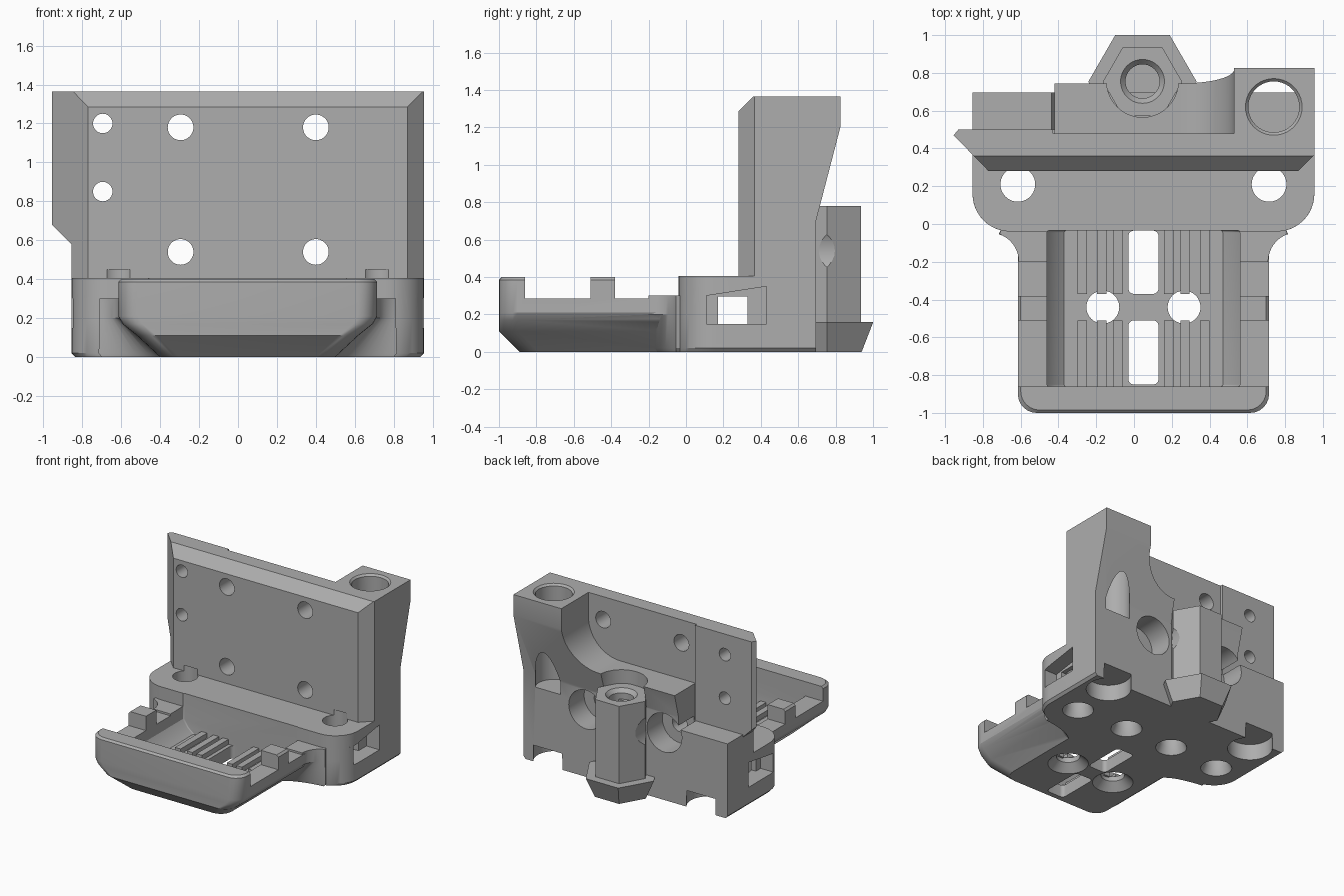
import bpy, bmesh
from math import sin, cos, radians, pi

if "Cube" in bpy.data.objects:
    bpy.data.objects.remove(bpy.data.objects["Cube"])

grey = bpy.data.materials.new("plain grey")
grey.use_nodes = True
COLOR = (0.42, 0.42, 0.42, 1)
grey.diffuse_color = COLOR
grey.node_tree.nodes["Principled BSDF"].inputs["Base Color"].default_value = COLOR
MID = 0.05  # symmetry line of the base and tray


def loft(name, rings):
    """Closed solid through rings with equal point counts."""
    bm = bmesh.new()
    loops = [[bm.verts.new(p) for p in ring] for ring in rings]
    n = len(loops[0])
    for low, high in zip(loops, loops[1:]):
        for i in range(n):
            j = (i + 1) % n
            bm.faces.new((low[i], low[j], high[j], high[i]))
    bm.faces.new(loops[0][::-1])
    bm.faces.new(loops[-1])
    bmesh.ops.recalc_face_normals(bm, faces=bm.faces)
    mesh = bpy.data.meshes.new(name)
    bm.to_mesh(mesh)
    bm.free()
    mesh.materials.append(grey)
    ob = bpy.data.objects.new(name, mesh)
    bpy.context.collection.objects.link(ob)
    return ob


def place(p, t, axis):
    return {"x": (t, *p), "y": (p[0], t, p[1]), "z": (*p, t)}[axis]


def prism(name, pts, a, b, axis="z"):
    return loft(name, [[place(p, t, axis) for p in pts] for t in (a, b)])


def box(name, x, y, z):
    return prism(name, [(x[0], y[0]), (x[1], y[0]), (x[1], y[1]), (x[0], y[1])], *z)


def arc(cx, cy, r, a0, a1, n=10):
    angles = [radians(a0 + (a1 - a0) * i / n) for i in range(n + 1)]
    return [(cx + r * cos(a), cy + r * sin(a)) for a in angles]


def turned(name, c, steps, axis="z", sides=40):
    """Round or many-sided solid from (radius, position) steps."""
    unit = [(cos(2 * pi * i / sides), sin(2 * pi * i / sides)) for i in range(sides)]
    return loft(name, [[place((c[0] + r * u, c[1] + r * v), t, axis) for u, v in unit]
                       for r, t in steps])


def round_rect(x0, x1, y0, y1, r):
    return (arc(x0 + r, y0 + r, r, 180, 270, 6) + arc(x1 - r, y0 + r, r, 270, 360, 6)
            + arc(x1 - r, y1 - r, r, 0, 90, 6) + arc(x0 + r, y1 - r, r, 90, 180, 6))


def combine(target, others, mode):
    bpy.context.view_layer.objects.active = target
    for ob in others:
        mod = target.modifiers.new("cut", "BOOLEAN")
        mod.operation, mod.object, mod.solver = mode, ob, "EXACT"
        bpy.ops.object.modifier_apply(modifier=mod.name)
        bpy.data.objects.remove(ob)


def mirrored(left):
    return left + [(2 * MID - x, y) for x, y in reversed(left)]


# Base: rounded front corners that flare into the tray
corner = [(-0.855, 0.75)] + arc(-0.655, 0.16, 0.2, 180, 255)
neck = arc(-0.765, -0.2, 0.155, 70, 0)


def base_ring(z, spread, scale=1):
    flare = [(-0.71 + (x + 0.71) * spread, y) for x, y in neck]
    return [(MID + (x - MID) * scale, y * scale, z) for x, y in mirrored(corner + flare)]


body = loft("bracket_body", [base_ring(0, 3.2, 0.98), base_ring(0.02, 3, 1),
                             base_ring(0.2, 1), base_ring(0.3, 1)])
base_top = prism("base_top", mirrored([(-0.855, 0.75)] + arc(-0.655, 0.16, 0.2, 180, 270)),
                 0.28, 0.405)

# Tray: chamfered underside, raised front lip and two side tabs
tray_steps = [(0, 0.215, 0.11), (0.11, 0.097, 0), (0.17, 0.022, 0), (0.21, 0, 0),
              (0.385, 0, 0), (0.4, 0.015, 0.015)]
tray = loft("tray", [[(*p, z) for p in round_rect(-0.615 + dx, 0.715 - dx, -1 + dy, 0.1, 0.1)]
                     for z, dx, dy in tray_steps])
combine(tray, [box("rim_cut", (-1, 1), y, (0.285, 0.6))
               for y in ((-0.86, -0.51), (-0.38, 0.3))], "DIFFERENCE")

# Upright plate with chamfered sides and top
plate = prism("upright_plate", [(-0.77, 0.28), (0.87, 0.28), (0.955, 0.365), (0.955, 0.48),
                                (-0.43, 0.48), (-0.43, 0.5), (-0.93, 0.5), (-0.955, 0.47)],
              0.3, 1.365)
combine(plate, [
    prism("top_cut", [(0.18, 1.185), (0.44, 1.445), (0.18, 1.445)], -1.2, 1.2, "x"),
    prism("side_cut", [(-1.2, 0), (-0.855, 0), (-0.855, 0.58), (-0.955, 0.68), (-1.2, 0.68)],
          0, 1, "y")], "DIFFERENCE")

# Stepped rear block that sweeps up into the corner boss
rear = prism("rear_block", [(-0.855, 0.05), (0.955, 0.05), (0.955, 1.365), (0.53, 1.365)]
             + arc(0.25, 1.17, 0.28, 0, -90, 14)
             + [(-0.42, 0.89), (-0.42, 0.6), (-0.855, 0.6)], 0.4, 0.95, "y")
combine(body, [base_top, plate, rear, tray], "UNION")

# Rear slope, tray cavity and the recess around the post
cuts = [
    prism("rear_cut", [(0.695, -0.2), (0.695, 0.7), (0.825, 1.2), (0.825, 1.6),
                       (1.3, 1.6), (1.3, -0.2)], -1.3, 1.3, "x"),
    loft("cavity", [[(*p, z) for p in round_rect(-0.46 + d, 0.56 - d, -0.86, -0.035, 0.01)]
                    for z, d in ((0.1, 0.09), (0.14, 0.04), (0.2, 0), (0.7, 0))]),
    turned("post_recess", (0.045, 0.755), [(0.19, 0.7), (0.19, 1.3)]),
    turned("boss_bore", (0.74, 0.62), [(0.135, 0.6), (0.135, 1.35), (0.16, 1.375)]),
    box("cross_tunnel", (-1.2, 1.2), (0.17, 0.33), (0.15, 0.295)),
]
# Tray floor slots
for y0, y1 in ((-0.85, -0.51), (-0.37, -0.035)):
    cuts.append(prism("floor_slot", round_rect(-0.03, 0.13, y0, y1, 0.03), -0.1, 0.2))
# Side mouths of the tunnel
for a, b in ((-1, -0.74), (0.84, 1.1)):
    cuts.append(prism("tunnel_mouth", [(0.11, 0.15), (0.43, 0.15), (0.43, 0.35), (0.11, 0.3)],
                      a, b, "x"))
# Vertical screw holes, countersunk from below
for x, y, r, wide, top in ((-0.615, 0.21, 0.092, 0.115, 0.45), (-0.165, -0.44, 0.087, 0.15, 0.3),
                           (-0.165, 0.23, 0.09, 0.115, 0.2)):
    for px in (x, 2 * MID - x):
        cuts.append(turned("screw_hole", (px, y),
                           [(wide, -0.02), (wide, 0), (r, 0.06), (r, top)]))
# Underside pockets opening to the rear
for x in (-0.62, 0.74):
    cuts.append(turned("pocket", (x, 0.59), [(0.165, -0.1), (0.165, 0.13)]))
    cuts.append(box("pocket_slot", (x - 0.13, x + 0.13), (0.6, 1), (-0.1, 0.09)))
# Holes through the upright
for x in (-0.295, 0.4):
    for z in (0.54, 1.18):
        cuts.append(turned("mount_hole", (x, z), [(0.066, 0), (0.066, 1.2)], "y"))
    cuts.append(turned("counterbore", (x, 0.54), [(0.155, 0.5), (0.155, 1.2)], "y"))
for z in (0.85, 1.2):
    cuts.append(turned("small_hole", (-0.695, z), [(0.05, 0), (0.05, 0.9)], "y"))
combine(body, cuts, "DIFFERENCE")

# Hexagonal post with a flared foot
post = turned("hex_post", (0.045, 0.753), [(0.21, 0.1), (0.21, 0.78)], sides=6)
foot = turned("hex_foot", (0.045, 0.753), [(0.215, 0), (0.287, 0.16)], sides=6)
combine(post, [foot], "UNION")
combine(post, [turned("post_bore", (0.045, 0.755), [(0.09, 0.3), (0.09, 0.75), (0.125, 0.79)])]
        + [turned("post_relief", (x, 0.54), [(0.17, 0.5), (0.17, 1.2)], "y")
           for x in (-0.295, 0.4)], "DIFFERENCE")

# Raised ribs on the tray floor
ribs = []
for x in (-0.275, -0.17, -0.085):
    for side in (x, 2 * MID - x):
        for y0, y1 in ((-0.87, -0.51), (-0.37, -0.02)):
            ribs.append(box("floor_rib", (side - 0.025, side + 0.025), (y0, y1), (0.09, 0.14)))

for ob in [body, post] + ribs:
    bpy.ops.object.select_all(action="DESELECT")
    ob.select_set(True)
    bpy.context.view_layer.objects.active = ob
    bpy.ops.object.shade_smooth_by_angle(angle=radians(28))
